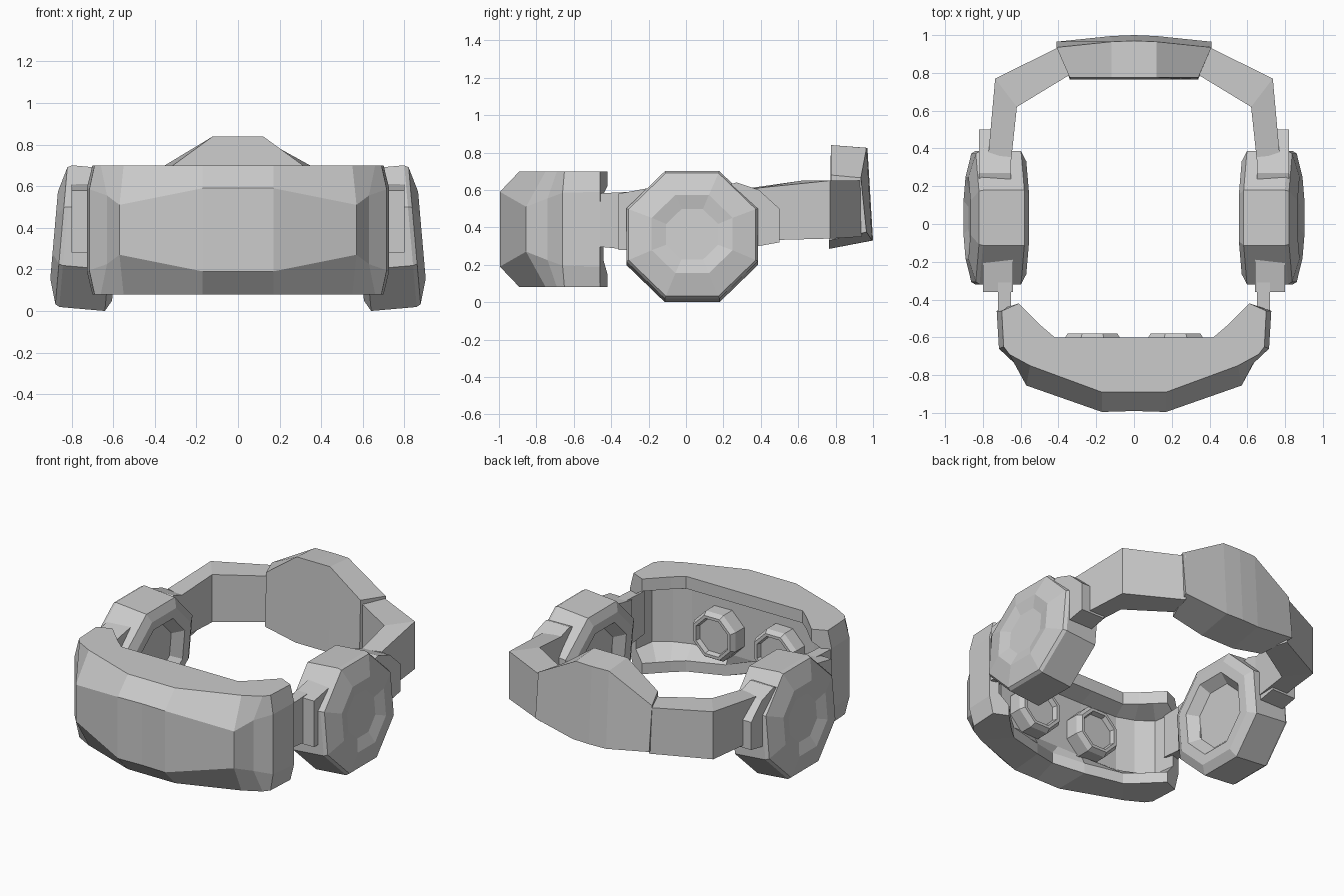
import bpy, bmesh
from math import cos, sin, pi, radians

if "Cube" in bpy.data.objects:
    bpy.data.objects.remove(bpy.data.objects["Cube"])


def loft(name, rings, mirror=False):
    """Skin a list of equal-length point rings and cap both ends."""
    bm = bmesh.new()
    vs = [[bm.verts.new(p) for p in r] for r in rings]
    n = len(rings[0])
    for a, b in zip(vs, vs[1:]):
        for i in range(n):
            j = (i + 1) % n
            bm.faces.new((a[i], a[j], b[j], b[i]))
    bm.faces.new(vs[0][::-1])
    bm.faces.new(vs[-1])
    bmesh.ops.recalc_face_normals(bm, faces=bm.faces)
    me = bpy.data.meshes.new(name)
    bm.to_mesh(me)
    bm.free()
    ob = bpy.data.objects.new(name, me)
    bpy.context.collection.objects.link(ob)
    if mirror:
        ob.modifiers.new("mirror", 'MIRROR').use_mirror_merge = False
    return ob


def both_sides(half):
    """Mirror rings across x = 0; the first ring lies on the centre plane."""
    return [[(-x, y, z) for x, y, z in r] for r in half[:0:-1]] + half


def prism(name, profile, x0, x1):
    return loft(name, [[(x, y, z) for y, z in profile] for x in (x0, x1)], True)


def octagon(apothem):
    r = apothem / cos(pi / 8)
    return [(r * cos(pi / 8 + k * pi / 4), r * sin(pi / 8 + k * pi / 4)) for k in range(8)]


# Visor: C-shaped section, open at the back, with a nose notch below
def visor_ring(outer, face, half_h, inner, wall, nose_y, nose_z):
    (xo, yo), (xf, yf), (xi, yi), (xw, yw) = outer, face, inner, wall
    return [(xo, yo, .70), (xf, yf, .39 + half_h), (xf, yf, .39 - half_h), (xo, yo, .08),
            (xi, nose_y, nose_z), (xi, nose_y, nose_z + .07), (xw, yw, .22),
            (xw, yw, .58), (xi, yi, .62), (xi, yi, .70)]


visor = [
    visor_ring((0, -.89), (0, -.99), .20, (0, -.60), (0, -.70), -.75, .13),
    visor_ring((.17, -.89), (.17, -.995), .20, (.18, -.60), (.18, -.70), -.67, .09),
    visor_ring((.55, -.75), (.57, -.855), .12, (.42, -.60), (.44, -.69), -.60, .08),
    visor_ring((.66, -.69), (.63, -.74), .165, (.49, -.54), (.55, -.65), -.54, .08),
    visor_ring((.69, -.65), (.715, -.66), .195, (.55, -.48), (.65, -.58), -.48, .08),
    visor_ring((.70, -.46), (.727, -.46), .20, (.61, -.42), (.67, -.44), -.42, .08),
]
loft("visor", both_sides(visor))

# Eyepieces: octagonal tubes with sunken lenses
loft("eyepiece", [[(.22 + u * s, y, .36 + v * s) for u, v in octagon(.15)]
                  for s, y in ((1, -.72), (1, -.61), (.88, -.58), (.76, -.58), (.70, -.61))], True)


# Ear cups: octagonal turned profile, tilted outward at the bottom
def cup_ring(dx, apothem):
    t = radians(5)
    return [(.72 + dx * cos(t) - v * sin(t), .033 + u * 1.03, .35 + v * cos(t) + dx * sin(t))
            for u, v in octagon(apothem)]


loft("ear_cup", [cup_ring(dx, a) for dx, a in (
    (-.08, .18), (-.14, .23), (-.14, .29), (-.11, .342), (.11, .342), (.13, .33),
    (.165, .21), (.145, .135))], True)

# Brackets joining the cups to the straps and visor
prism("rear_bracket", [(.20, .30), (.39, .30), (.50, .32), (.50, .50),
                       (.39, .60), (.27, .64), (.20, .62)], .65, .82)
prism("front_bracket", [(-.36, .28), (-.15, .28), (-.15, .62), (-.20, .61), (-.36, .58)], .64, .80)
prism("visor_link", [(-.50, .30), (-.30, .28), (-.30, .59), (-.50, .58)], .65, .72)


# Side straps: bent flat bands
def band(inner, outer, lo, hi):
    return [(*inner, lo), (*outer, lo), (*outer, hi), (*inner, hi)]


loft("side_strap", [
    band((.65, .34), (.77, .38), .33, .61),
    band((.62, .62), (.735, .77), .34, .65),
    band((.34, .79), (.39, .94), .35, .65)], True)


# Back pad: raised in the middle, leaning slightly
def pad_ring(x_in, y_in, x_out, y_out, lo, hi):
    return [(x_in, y_in, lo), (x_out, y_out, lo + .045),
            (x_out, y_out - .03, hi - .015), (x_in, y_in + .01, hi)]


loft("back_pad", both_sides([
    pad_ring(0, .765, 0, 1.0, .285, .84),
    pad_ring(.12, .765, .12, .995, .285, .84),
    pad_ring(.34, .765, .41, .965, .33, .68)]))
